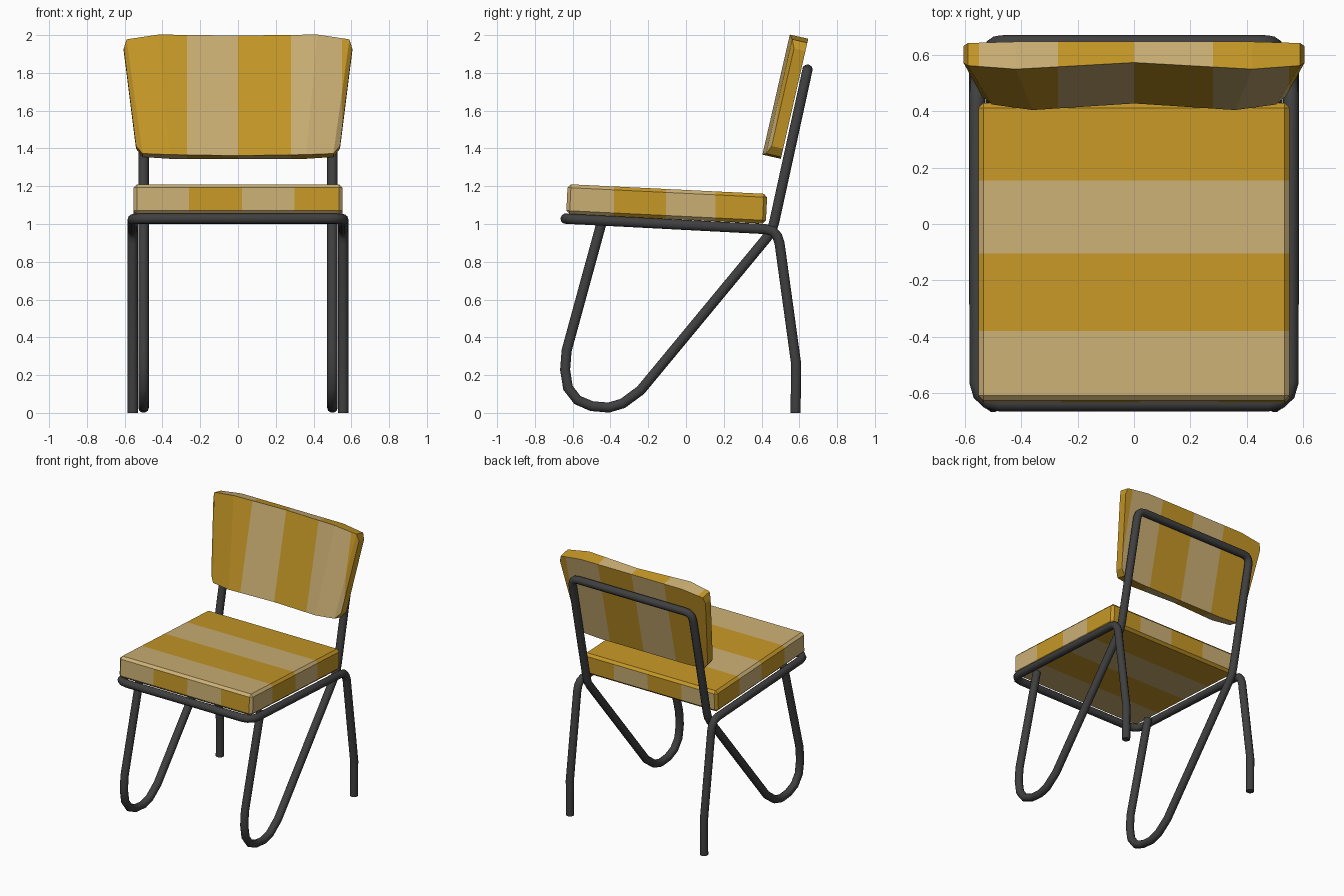
import bpy, bmesh, math
from mathutils import Vector, Matrix

if "Cube" in bpy.data.objects:
    bpy.data.objects.remove(bpy.data.objects["Cube"])


def material(name, rgb):
    m = bpy.data.materials.new(name)
    m.diffuse_color = (*rgb, 1)
    m.use_nodes = True
    m.node_tree.nodes["Principled BSDF"].inputs["Base Color"].default_value = m.diffuse_color
    return m


GOLD = material("gold fabric", (0.56, 0.31, 0.02))
TAN = material("tan fabric", (0.60, 0.43, 0.175))
METAL = material("dark metal", (0.05, 0.05, 0.05))


def tube(name, half, r=0.028):
    """Bent tube: half path on the +x side, mirrored across x = 0."""
    pts = half + [(-x, y, z) for x, y, z in reversed(half)]
    cu = bpy.data.curves.new(name, 'CURVE')
    cu.dimensions = '3D'
    cu.bevel_depth = r
    cu.bevel_resolution = 3
    cu.use_fill_caps = True
    sp = cu.splines.new('POLY')
    sp.points.add(len(pts) - 1)
    for p, co in zip(sp.points, pts):
        p.co = (*co, 1)
    ob = bpy.data.objects.new(name, cu)
    bpy.context.collection.objects.link(ob)
    cu.materials.append(METAL)
    bpy.ops.object.select_all(action='DESELECT')
    ob.select_set(True)
    bpy.context.view_layer.objects.active = ob
    bpy.ops.object.convert(target='MESH')
    bpy.ops.object.shade_smooth_by_angle(angle=math.radians(40))


def cut(bm, axis, values):
    """Slice the mesh at stripe borders."""
    for v in values:
        co, no = Vector(), Vector()
        co[axis], no[axis] = v, 1
        bmesh.ops.bisect_plane(bm, geom=bm.verts[:] + bm.edges[:] + bm.faces[:],
                               plane_co=co, plane_no=no)


def band(v, borders):
    return sum(v > b for b in borders) % 2


def finish(name, bm, rule):
    bmesh.ops.recalc_face_normals(bm, faces=bm.faces[:])
    for f in bm.faces:
        f.material_index = rule(f.calc_center_median(), f.normal)
    me = bpy.data.meshes.new(name)
    bm.to_mesh(me)
    bm.free()
    me.materials.append(GOLD)
    me.materials.append(TAN)
    bpy.context.collection.objects.link(bpy.data.objects.new(name, me))


# Seat rail running on into the rear legs
X = 0.557
tube("seat_rail_and_rear_legs", [
    (X, 0.58, 0.0), (X, 0.583, 0.26), (X, 0.495, 0.90), (X, 0.483, 0.935),
    (X, 0.46, 0.962), (X, 0.42, 0.973), (X, -0.56, 1.024), (X - 0.012, -0.603, 1.026),
    (X - 0.04, -0.629, 1.028), (X - 0.08, -0.637, 1.028)])

# Front leg loops running up into the backrest frame
L = 0.5
side = [(-0.445, 1.015), (-0.632, 0.33), (-0.64, 0.228), (-0.625, 0.133), (-0.575, 0.068),
        (-0.5, 0.036), (-0.41, 0.028), (-0.335, 0.05), (-0.24, 0.12), (0.43, 0.93),
        (0.452, 0.962), (0.467, 1.01), (0.632, 1.765)]
tube("front_legs_and_back_frame", [(L, y, z) for y, z in side] + [
    (L - 0.008, 0.638, 1.795), (L - 0.028, 0.642, 1.812), (L - 0.06, 0.643, 1.817)])

# Seat cushion: tilted chamfered box with stripes
XS, YS = (-0.26, 0.02, 0.30), (-0.38, -0.105, 0.155)
bm = bmesh.new()
bmesh.ops.create_cube(bm, size=1, matrix=Matrix.Diagonal((1.105, 1.058, 0.158, 1)))
bmesh.ops.bevel(bm, geom=bm.edges[:], offset=0.018, segments=1, affect='EDGES')
bm.transform(Matrix.Translation((0, -0.102, 1.106)) @ Matrix.Rotation(math.radians(-2.8), 4, 'X'))
cut(bm, 0, XS)
cut(bm, 1, YS)


def seat_rule(c, n):
    if abs(n.y) > 0.8:
        return 1 - band(c.x, XS)
    return 1 - band(c.y, YS)


finish("seat_cushion", bm, seat_rule)

# Backrest cushion: columns of (bottom x, top x, bottom v, top v, depth) on a leaning plane
half = [(0, 0, 0, 0.652, 0.076), (0.36, 0.42, 0, 0.652, 0.1),
        (0.505, 0.59, 0.01, 0.63, 0.082), (0.54, 0.605, 0.055, 0.585, 0.062)]
cols = [(-a, -b, c, d, w) for a, b, c, d, w in reversed(half[1:])] + half
a = math.atan2(0.145, 0.635)
up, fwd = Vector((0, math.sin(a), math.cos(a))), Vector((0, -math.cos(a), math.sin(a)))
base = Vector((0, 0.502, 1.345))
bm = bmesh.new()
rings = []
for xb, xt, vb, vt, w in cols:
    rings.append([bm.verts.new(base + Vector((x, 0, 0)) + up * v + fwd * d)
                  for x, v, d in ((xb, vb, 0), (xt, vt, 0), (xt, vt, w), (xb, vb, w))])
for r, s in zip(rings, rings[1:]):
    for i in range(4):
        j = (i + 1) % 4
        bm.faces.new((r[i], r[j], s[j], s[i]))
bm.faces.new(rings[0])
bm.faces.new(rings[-1])
BX = (-0.27, 0.0, 0.28)
cut(bm, 0, BX + (-0.55, 0.55))


def back_rule(c, n):
    if abs(n.x) > 0.7 or abs(c.x) > 0.55:
        return 0
    b = band(c.x, BX)
    return 1 - b if abs(n.z) > 0.7 else b


finish("backrest_cushion", bm, back_rule)
